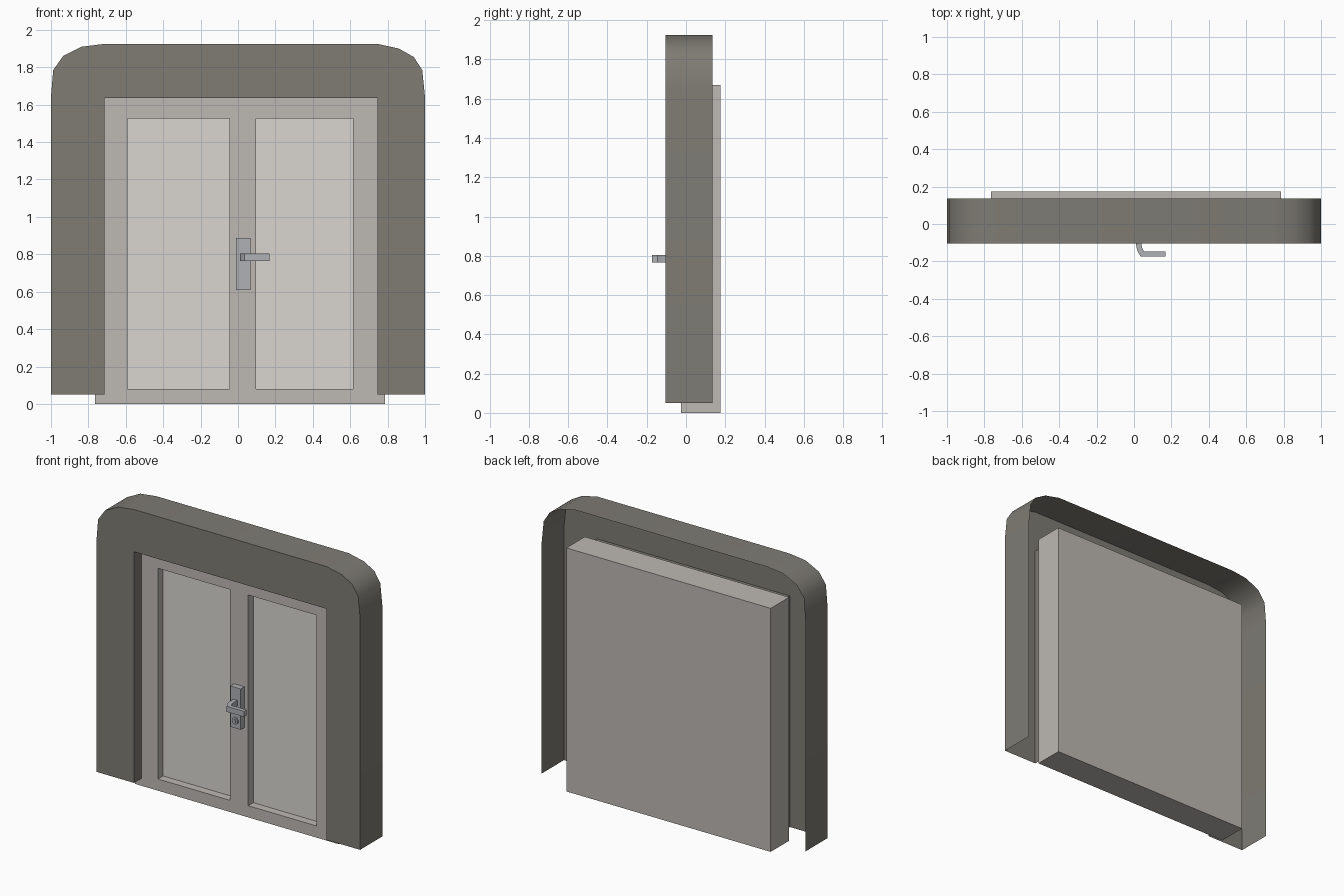
import bpy, bmesh, math
from mathutils import Matrix

if "Cube" in bpy.data.objects:
    bpy.data.objects.remove(bpy.data.objects["Cube"])


def material(name, rgb):
    m = bpy.data.materials.new(name)
    m.diffuse_color = (*rgb, 1)
    m.use_nodes = True
    m.node_tree.nodes["Principled BSDF"].inputs["Base Color"].default_value = m.diffuse_color
    return m


stone = material("dark_stone", (0.21, 0.20, 0.175))
paint = material("door_paint", (0.51, 0.485, 0.45))
glass = material("panel_paint", (0.70, 0.67, 0.63))
metal = material("metal", (0.43, 0.44, 0.46))


def finish(name, bm, mats, smooth=None):
    me = bpy.data.meshes.new(name)
    bm.to_mesh(me)
    bm.free()
    ob = bpy.data.objects.new(name, me)
    bpy.context.collection.objects.link(ob)
    for m in mats:
        me.materials.append(m)
    if smooth:
        bpy.ops.object.select_all(action='DESELECT')
        ob.select_set(True)
        bpy.context.view_layer.objects.active = ob
        bpy.ops.object.shade_smooth_by_angle(angle=math.radians(smooth))
    return ob


def box(name, x, y, z, mat):
    bm = bmesh.new()
    bmesh.ops.create_cube(bm, size=1)
    for v in bm.verts:
        v.co = [(a + b) / 2 + c * (b - a) for (a, b), c in zip((x, y, z), v.co)]
    return finish(name, bm, [mat])


# Surround: open-backed sheet with a front plate, outer wall and shallow reveal
F, B, D = -0.105, 0.135, -0.025
outer = [(1, .05), (1, 1.64), (.985, 1.785), (.94, 1.855), (.86, 1.90), (.745, 1.925),
         (-.715, 1.925), (-.835, 1.91), (-.935, 1.86), (-.988, 1.785), (-1, 1.64), (-1, .05)]
inner = [(-.715, .05), (-.715, 1.635), (.745, 1.635), (.745, .05)]
bm = bmesh.new()
plate = []
for loop, back in ((outer, B), (inner, D)):
    front = [bm.verts.new((x, F, z)) for x, z in loop]
    rear = [bm.verts.new((x, back, z)) for x, z in loop]
    for i in range(len(loop) - 1):
        bm.faces.new((front[i], rear[i], rear[i + 1], front[i + 1]))
    plate += front
bm.faces.new(plate)
finish("door_surround", bm, [stone], 40)

# Door slab: front grid with two sunken panels
xs = [-.765, -.59, -.045, .095, .615, .785]
zs = [0, .08, 1.525, 1.67]
SUNK, BACK = .03, .175
bm = bmesh.new()


def quad(pts, mat=0):
    bm.faces.new([bm.verts.new(p) for p in pts]).material_index = mat


def sides(x0, x1, z0, z1, y0, y1):
    c = [(x0, z0), (x1, z0), (x1, z1), (x0, z1)]
    for (ax, az), (bx, bz) in zip(c, c[1:] + c[:1]):
        quad([(ax, y0, az), (ax, y1, az), (bx, y1, bz), (bx, y0, bz)])


for i in range(5):
    for j in range(3):
        sunk = j == 1 and i in (1, 3)
        y = SUNK if sunk else D
        x0, x1, z0, z1 = xs[i], xs[i + 1], zs[j], zs[j + 1]
        quad([(x0, y, z0), (x1, y, z0), (x1, y, z1), (x0, y, z1)], int(sunk))
        if sunk:
            sides(x0, x1, z0, z1, D, SUNK)
sides(xs[0], xs[-1], 0, zs[-1], D, BACK)
quad([(xs[0], BACK, 0), (xs[0], BACK, zs[-1]), (xs[-1], BACK, zs[-1]), (xs[-1], BACK, 0)])
bmesh.ops.remove_doubles(bm, verts=bm.verts, dist=1e-4)
bmesh.ops.recalc_face_normals(bm, faces=bm.faces)
finish("door", bm, [paint, glass])

# Handle backplate
box("handle_plate", (-.012, .066), (-.065, D), (.608, .888), metal)

# Lever: bent flat profile extruded in z
near = [(.01, -.06), (.01, -.11), (.018, -.145), (.036, -.174), (.168, -.174)]
far = [(.04, -.06), (.04, -.105), (.043, -.125), (.052, -.146), (.168, -.146)]
bm = bmesh.new()
rings = [[bm.verts.new((*p, z)) for p, z in ((n, .765), (f, .765), (f, .803), (n, .803))]
         for n, f in zip(near, far)]
for a, b in zip(rings, rings[1:]):
    for k in range(4):
        bm.faces.new((a[k], a[k - 1], b[k - 1], b[k]))
bm.faces.new(rings[0])
bm.faces.new(rings[-1])
bmesh.ops.recalc_face_normals(bm, faces=bm.faces)
finish("lever", bm, [metal], 40)


# Lock cylinder: raised rim with a smaller core
def disc(name, r, y0, y1):
    b = bmesh.new()
    bmesh.ops.create_cone(b, cap_ends=True, segments=8, radius1=r, radius2=r, depth=y1 - y0,
                          matrix=Matrix.Translation((.026, (y0 + y1) / 2, .66))
                          @ Matrix.Rotation(math.pi / 2, 4, 'X')
                          @ Matrix.Rotation(math.pi / 8, 4, 'Z'))
    return finish(name, b, [metal])


disc("lock_rim", .024, -.072, -.06)
disc("lock_core", .011, -.077, -.07)
